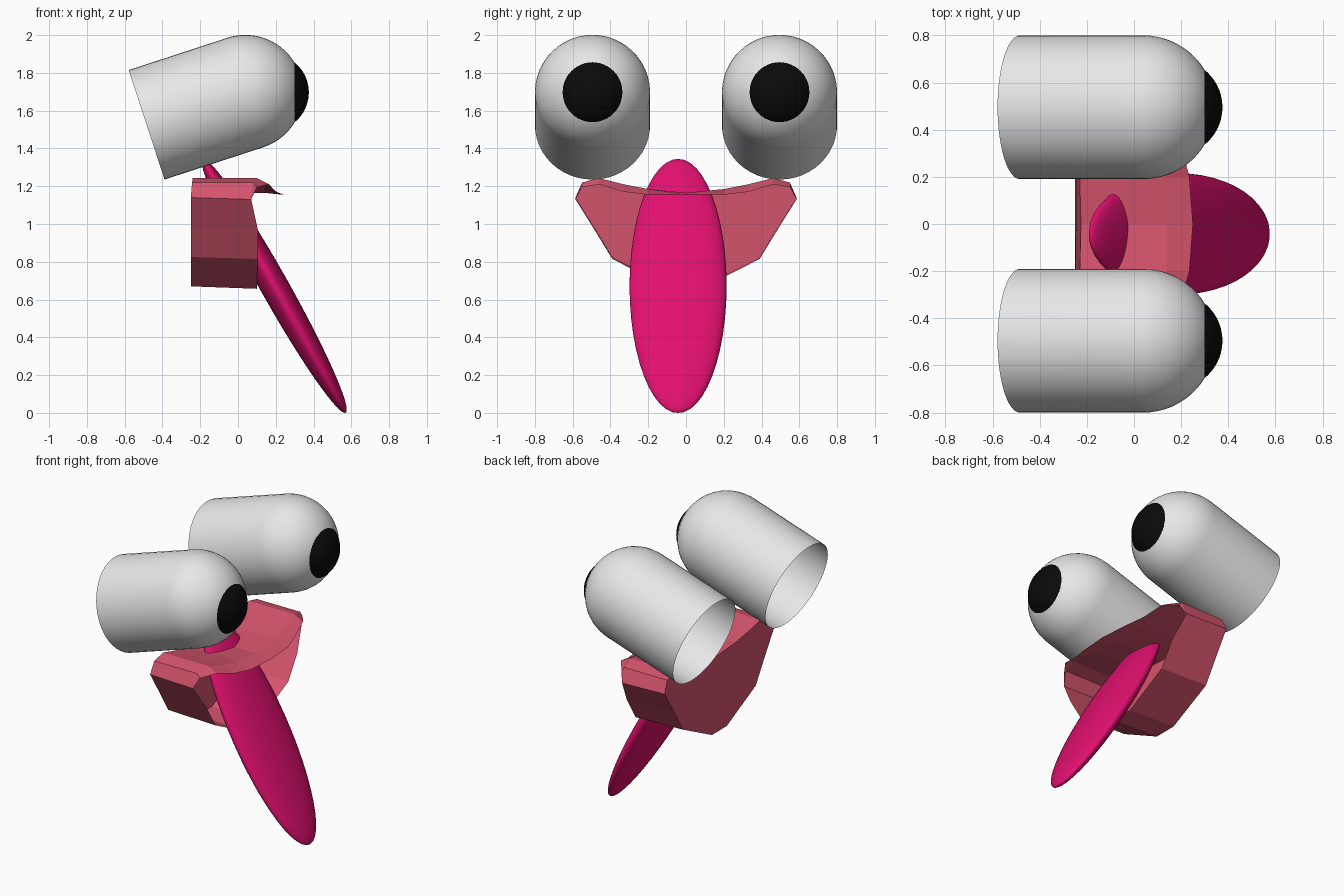
import bpy, bmesh, math
from mathutils import Vector, Matrix

if "Cube" in bpy.data.objects:
    bpy.data.objects.remove(bpy.data.objects["Cube"])


def material(name, color):
    m = bpy.data.materials.new(name)
    m.diffuse_color = (*color, 1)
    m.use_nodes = True
    m.node_tree.nodes["Principled BSDF"].inputs["Base Color"].default_value = m.diffuse_color
    return m


WHITE = material("eye_white", (0.8, 0.8, 0.8))
BLACK = material("pupil_black", (0.003, 0.003, 0.003))
SALMON = material("salmon_lips", (0.68, 0.09, 0.155))
MAGENTA = material("magenta_tongue", (0.76, 0.005, 0.16))


def finish(name, bm, mat, smooth=True):
    bmesh.ops.remove_doubles(bm, verts=bm.verts, dist=0.0005)
    bmesh.ops.recalc_face_normals(bm, faces=bm.faces)
    mesh = bpy.data.meshes.new(name)
    bm.to_mesh(mesh)
    bm.free()
    mesh.materials.append(mat)
    for p in mesh.polygons:
        p.use_smooth = smooth
    obj = bpy.data.objects.new(name, mesh)
    bpy.context.collection.objects.link(obj)
    return obj


def grid_faces(bm, rows, closed=False):
    """Join equal rows of vertices with quads."""
    n = len(rows[0])
    for a, b in zip(rows, rows[1:]):
        for i in range(n if closed else n - 1):
            j = (i + 1) % n
            bm.faces.new((a[i], a[j], b[j], b[i]))


def revolve(name, profile, centre, tilt, mat, seg=48):
    """Turn (along, radius) pairs around +x, then tilt upward."""
    bm = bmesh.new()
    rows = []
    for t, r in profile:
        rows.append([bm.verts.new((t, r * math.cos(a), r * math.sin(a)))
                     for a in (2 * math.pi * k / seg for k in range(seg))])
    grid_faces(bm, rows, True)
    obj = finish(name, bm, mat)
    obj.location = centre
    obj.rotation_euler = (0, -tilt, 0)
    return obj


def arc(radius, start, steps):
    """Profile from an angle off the axis's side to the tip."""
    return [(radius * math.sin(a), radius * math.cos(a)) for a in
            (start + (math.pi / 2 - start) * k / steps for k in range(steps + 1))]


# Eyes: open tubes with domed fronts, and bulging pupils looking along +x
for side, y in (("right", -0.495), ("left", 0.495)):
    revolve(side + "_eye", [(-0.55, 0.305)] + arc(0.305, 0, 16),
            (0.039, y, 1.696), math.radians(18.1), WHITE)
    revolve(side + "_pupil", arc(0.204, math.asin(0.125 / 0.204), 10),
            (0.171, y, 1.697), 0, BLACK)

# Tongue: long flattened ellipsoid slanting down and forward
bm = bmesh.new()
bmesh.ops.create_uvsphere(bm, u_segments=40, v_segments=24, radius=1)
bmesh.ops.scale(bm, vec=(0.075, 0.257, 0.771), verts=bm.verts)
bmesh.ops.rotate(bm, cent=(0, 0, 0), verts=bm.verts,
                 matrix=Matrix.Rotation(-math.atan2(0.49, 0.87), 3, 'Y'))
bmesh.ops.translate(bm, vec=Vector((0.192, -0.042, 0.672)), verts=bm.verts)
finish("tongue", bm, MAGENTA)

# Mouth: faceted shell open at the front, with a drooping upper lip
# y, z, back x, fold x, lip tip x, lip tip z
half = [
    (0.00, 1.165, -0.225, 0.14, 0.250, 1.155),
    (0.20, 1.185, -0.230, 0.14, 0.235, 1.155),
    (0.33, 1.210, -0.235, 0.13, 0.200, 1.170),
    (0.46, 1.243, -0.240, 0.10, 0.165, 1.210),
    (0.55, 1.220, -0.243, 0.08, 0.100, 1.195),
    (0.585, 1.14, -0.250, 0.07, 0.070, 1.130),
    (0.485, 0.98, -0.250, 0.105, 0.105, 0.97),
    (0.39, 0.825, -0.250, 0.105, 0.105, 0.815),
    (0.08, 0.670, -0.250, 0.10, 0.100, 0.657),
]
ring = half + [(-p[0], *p[1:]) for p in reversed(half[1:])]
bm = bmesh.new()
back = [bm.verts.new((p[2], p[0], p[1])) for p in ring]
fold = [bm.verts.new((p[3], p[0], p[1] if p[4] > p[3] else p[5])) for p in ring]
tip = [bm.verts.new((p[4], p[0], p[5])) for p in ring]
grid_faces(bm, [back, fold], True)
for i in range(len(ring)):
    j = (i + 1) % len(ring)
    quad = [fold[i], fold[j], tip[j], tip[i]]
    if max(ring[i][4] - ring[i][3], ring[j][4] - ring[j][3]) > 0.001:
        bm.faces.new(quad)
bm.faces.new(back)
loose = [v for v in bm.verts if not v.link_faces]
bmesh.ops.delete(bm, geom=loose, context='VERTS')
finish("mouth", bm, SALMON, smooth=False)
